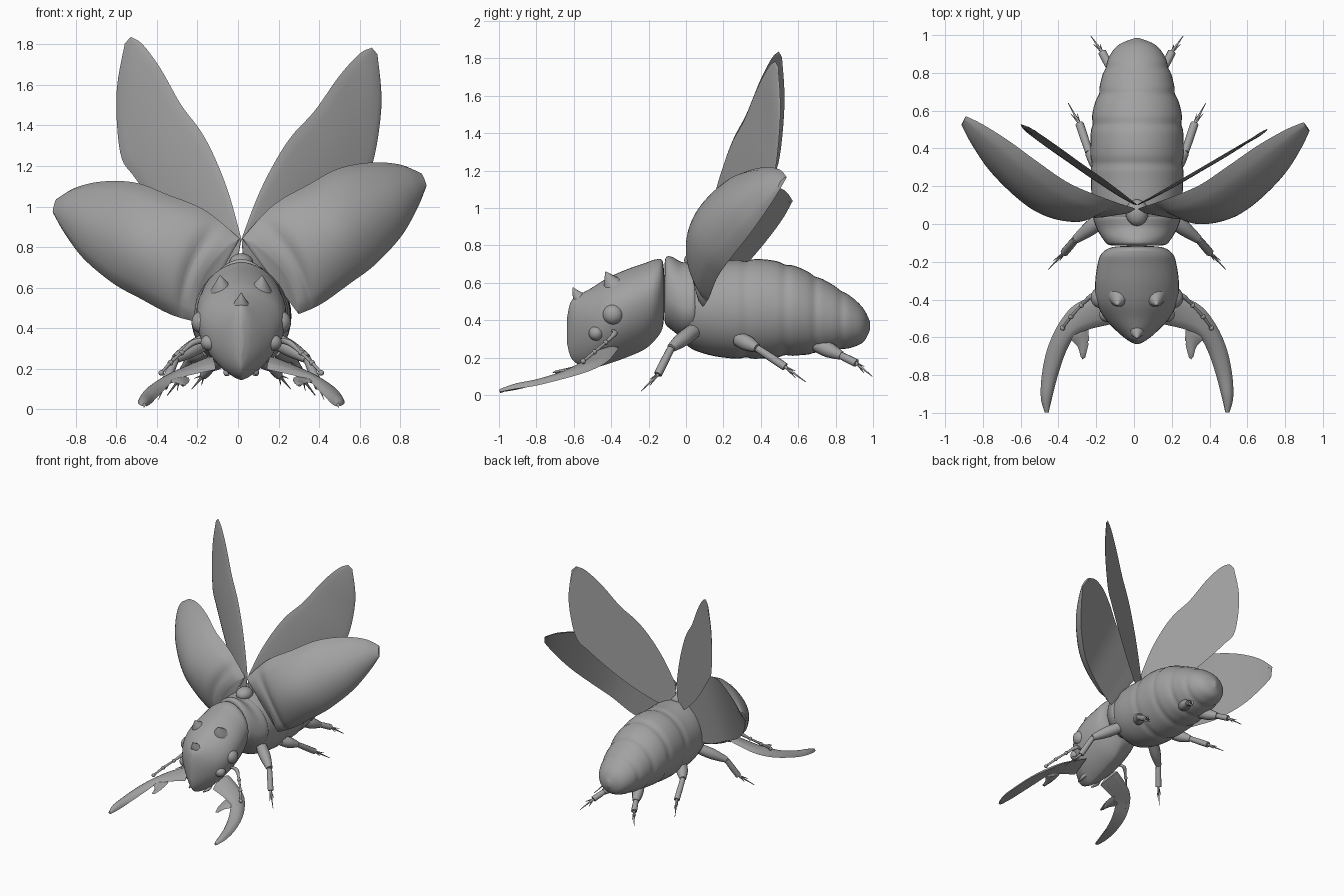
import bpy
import bmesh
from math import cos, sin, pi, exp, radians
from mathutils import Vector, Matrix

CX = 0.016  # x of the symmetry plane

cube = bpy.data.objects.get("Cube")
if cube:
    bpy.data.objects.remove(cube, do_unlink=True)

grey = bpy.data.materials.new("plain_grey")
grey.use_nodes = True
grey.diffuse_color = (0.36, 0.36, 0.36, 1)
grey.node_tree.nodes["Principled BSDF"].inputs["Base Color"].default_value = grey.diffuse_color


def spline(points, count):
    """Sample a smooth curve through points of any dimension."""
    result = []
    last = len(points) - 1
    for i in range(count):
        s = i / (count - 1) * last
        k = min(int(s), last - 1)
        t = s - k
        a, b, c, d = (points[max(0, min(last, k + j))] for j in (-1, 0, 1, 2))
        result.append([q + t * (r - p) / 2 + t * t * (p - 2.5 * q + 2 * r - w / 2)
                       + t ** 3 * (1.5 * (q - r) + (w - p) / 2)
                       for p, q, r, w in zip(a, b, c, d)])
    return result


def finish(obj, angle=50):
    obj.data.materials.append(grey)
    bpy.ops.object.select_all(action="DESELECT")
    obj.select_set(True)
    bpy.context.view_layer.objects.active = obj
    for mod in list(obj.modifiers):
        bpy.ops.object.modifier_apply(modifier=mod.name)
    bpy.ops.object.shade_smooth_by_angle(angle=radians(angle))


def build(name, rows, closed=True, thick=0, move=None):
    """Skin a grid of rows; closed rows make a capped tube, open ones a plate."""
    bm = bmesh.new()
    grid = [[bm.verts.new(move(p) if move else p) for p in row] for row in rows]
    for a, b in zip(grid, grid[1:]):
        for i in range(len(a) if closed else len(a) - 1):
            j = (i + 1) % len(a)
            bm.faces.new((a[i], a[j], b[j], b[i]))
    if closed:
        bm.faces.new(grid[0])
        bm.faces.new(grid[-1])
    bmesh.ops.recalc_face_normals(bm, faces=bm.faces)
    mesh = bpy.data.meshes.new(name)
    bm.to_mesh(mesh)
    bm.free()
    obj = bpy.data.objects.new(name, mesh)
    bpy.context.collection.objects.link(obj)
    if thick:
        mod = obj.modifiers.new("thickness", "SOLIDIFY")
        mod.thickness = thick
        mod.offset = 0
    finish(obj)


def both(name, rows, roll=0, yaw=0, **options):
    """Build a part on the left and its mirror image, turned about the wing root."""
    turn = Matrix.Rotation(radians(yaw), 3, "Z") @ Matrix.Rotation(radians(roll), 3, "Y")
    root = Vector((CX, 0.1, 0.82))

    def mirror(p):
        return root + turn @ (Vector((2 * CX - p[0], p[1], p[2])) - root)
    build("left_" + name, rows, **options)
    build("right_" + name, rows, move=mirror, **options)


def tube(points, radii, sides=12, steps=12):
    path = spline([(*p, r) for p, r in zip(points, radii)], steps)
    axis = (Vector(points[-1]) - Vector(points[0])).normalized()
    u = axis.cross(Vector((1, 0, 0.2))).normalized()
    v = axis.cross(u)
    return [[Vector(p[:3]) + max(p[3], 0.001) * (u * cos(2 * pi * k / sides) + v * sin(2 * pi * k / sides))
             for k in range(sides)] for p in path]


def body(name, profile, steps, widest=0.5, upper=1, lower=1, grooves=(), sides=40):
    """Loft egg-shaped sections; profile holds y, half width, bottom, top."""
    rows = []
    for y, w, low, high in spline(profile, steps):
        pinch = 1 - sum(0.035 * exp(-((y - g) / 0.022) ** 2) for g in grooves)
        mid = low + widest * (high - low)
        row = []
        for k in range(sides):
            c, s = cos(2 * pi * k / sides), sin(2 * pi * k / sides)
            x = max(w, 0.002) * abs(c) ** (upper if s > 0 else lower) * (1 if c > 0 else -1)
            row.append((CX + x * pinch, y, mid + s * pinch * (high - mid if s > 0 else mid - low)))
        rows.append(row)
    build(name, rows)


def plate(edge_a, edge_b, bulge, normal, steps=40, across=17, crease=0, hollow=0):
    """Curved sheet between two edges, swollen along the normal.
    It can have a crease near its root and a hollowed root edge."""
    rows = []
    reach = (Vector(edge_a[-1]) - Vector(edge_a[0])).normalized()
    for i, (a, b, h) in enumerate(zip(spline(edge_a, steps), spline(edge_b, steps),
                                      spline([(x,) for x in bulge], steps))):
        u = i / (steps - 1)
        dip = crease * exp(-((u - 0.1) / 0.025) ** 2)
        row = []
        for k in range(across):
            arch = sin(pi * k / (across - 1))
            swell = max(h[0], 0) * arch ** 0.7 - dip * arch ** 0.3
            row.append(Vector(a).lerp(Vector(b), k / (across - 1)) + Vector(normal) * swell
                       + reach * hollow * arch * (1 - u) ** 5)
        rows.append(row)
    return rows


def ball(name, x, y, z, size):
    bpy.ops.mesh.primitive_uv_sphere_add(segments=24, ring_count=14, location=(x, y, z))
    obj = bpy.context.object
    obj.name = name
    obj.scale = size
    finish(obj)


# Abdomen with pinched segment joints
body("abdomen", [(-0.06, 0.12, 0.38, 0.6), (0, 0.2, 0.27, 0.69), (0.1, 0.235, 0.22, 0.72),
                 (0.25, 0.245, 0.195, 0.72), (0.42, 0.247, 0.195, 0.725), (0.58, 0.237, 0.21, 0.69),
                 (0.7, 0.205, 0.22, 0.635), (0.8, 0.18, 0.235, 0.58), (0.89, 0.145, 0.255, 0.52),
                 (0.95, 0.095, 0.285, 0.46), (0.985, 0.01, 0.35, 0.39)],
     90, grooves=(0.32, 0.53, 0.69, 0.83))

# Thorax collar and the small shield between the wing roots
body("thorax", [(-0.115, 0.09, 0.42, 0.66), (-0.11, 0.15, 0.38, 0.73), (-0.08, 0.18, 0.35, 0.74),
                (-0.02, 0.215, 0.31, 0.71), (0.04, 0.23, 0.31, 0.71), (0.07, 0.19, 0.34, 0.67)],
     30, widest=0.4, upper=1.1)
ball("scutellum", CX, 0.06, 0.72, (0.06, 0.07, 0.05))

# Shield-shaped head, pointed at the chin
body("head", [(-0.635, 0.012, 0.27, 0.42), (-0.615, 0.05, 0.2, 0.5), (-0.57, 0.105, 0.16, 0.535),
              (-0.5, 0.17, 0.145, 0.575), (-0.42, 0.212, 0.165, 0.625), (-0.32, 0.222, 0.2, 0.67),
              (-0.22, 0.21, 0.245, 0.705), (-0.16, 0.19, 0.3, 0.725), (-0.125, 0.14, 0.36, 0.715),
              (-0.115, 0.05, 0.46, 0.62)],
     50, widest=0.58, upper=1.15, lower=1.4)
build("front_horn", tube([(CX, -0.52, 0.47), (CX, -0.58, 0.53), (CX, -0.605, 0.575)], [0.075, 0.03, 0.002]))
both("brow_horn", tube([(0.105, -0.36, 0.55), (0.115, -0.405, 0.61), (0.12, -0.43, 0.66)], [0.085, 0.04, 0.002]))

# Eyes
for side, s in (("left", 1), ("right", -1)):
    ball(side + "_large_eye", CX + s * 0.195, -0.39, 0.43, (0.05, 0.055, 0.055))
    ball(side + "_small_eye", CX + s * 0.155, -0.48, 0.33, (0.045, 0.04, 0.04))

# Mandibles with an inner tooth
outer = [(0.17, -0.37, 0.25), (0.33, -0.43, 0.18), (0.42, -0.53, 0.13), (0.48, -0.66, 0.09),
         (0.51, -0.8, 0.055), (0.515, -0.92, 0.035), (0.495, -0.995, 0.02)]
inner = [(0.15, -0.52, 0.2), (0.28, -0.55, 0.17), (0.355, -0.59, 0.145), (0.405, -0.68, 0.1),
         (0.445, -0.8, 0.06), (0.47, -0.9, 0.035), (0.493, -0.995, 0.02)]
both("mandible", plate(outer, inner, [0.015] * 6 + [0], (0, 0, 1), across=9), thick=0.022)
both("mandible_tooth", plate([(0.28, -0.54, 0.16), (0.275, -0.62, 0.14), (0.295, -0.7, 0.12)],
                             [(0.38, -0.6, 0.14), (0.335, -0.64, 0.13), (0.31, -0.71, 0.12)],
                             [0, 0, 0], (0, 0, 1), steps=10, across=5), thick=0.018)

# Antennae and mouth feelers
feeler = [(0.18, -0.4, 0.34), (0.25, -0.38, 0.33), (0.31, -0.43, 0.28), (0.365, -0.49, 0.23), (0.41, -0.55, 0.18)]
both("antenna", tube(feeler, [0.014, 0.015, 0.008, 0.009, 0.007], steps=24))
for i, p in enumerate(feeler[1:]):
    ball("left_antenna_knob_%d" % i, *p, (0.014,) * 3)
    ball("right_antenna_knob_%d" % i, 2 * CX - p[0], *p[1:], (0.014,) * 3)
both("mouth_feeler", tube([(0.07, -0.44, 0.22), (0.09, -0.5, 0.18), (0.08, -0.56, 0.17)], [0.02, 0.014, 0.006]))

# Legs: hip, knee, ankle and claw tip
legs = {
    "front": [(0.17, 0.05, 0.35), (0.34, -0.08, 0.25), (0.4, -0.15, 0.11), (0.485, -0.24, 0.02)],
    "middle": [(0.19, 0.28, 0.3), (0.27, 0.38, 0.25), (0.32, 0.53, 0.15), (0.38, 0.64, 0.07)],
    "hind": [(0.1, 0.7, 0.27), (0.16, 0.83, 0.21), (0.2, 0.91, 0.17), (0.26, 0.995, 0.1)],
}
shapes = {"thigh": (0.04, 0.042, 0.024), "shin": (0.02, 0.022, 0.022), "foot": (0.01, 0.005, 0.002)}
for place, joints in legs.items():
    for part, a, b in zip(shapes, joints, joints[1:]):
        middle = (Vector(a) + Vector(b)) / 2
        both("%s_%s" % (place, part), tube([a, middle, b], shapes[part], sides=10))
    ankle, tip = Vector(joints[2]), Vector(joints[3])
    for label, lean in (("outer", 0.018), ("inner", -0.018)):
        end = ankle.lerp(tip, 0.5) + Vector((lean, 0, lean))
        both("%s_%s_spur" % (place, label), tube([ankle, end], [0.007, 0.001], sides=6, steps=4))

# Raised wing cases
case_top = [(0.03, 0.08, 0.84), (0.18, 0.13, 1.0), (0.35, 0.2, 1.1), (0.5, 0.3, 1.18),
            (0.66, 0.41, 1.21), (0.8, 0.49, 1.2), (0.895, 0.53, 1.16)]
case_low = [(0.3, 0.09, 0.48), (0.41, 0.12, 0.53), (0.55, 0.16, 0.63), (0.67, 0.22, 0.72),
            (0.8, 0.33, 0.86), (0.88, 0.43, 1.0), (0.92, 0.495, 1.1)]
both("wing_case", plate(case_top, case_low, [0.06, 0.13, 0.15, 0.14, 0.11, 0.06, 0.01],
                        (0.25, -0.96, 0.1), steps=60, crease=0.022, hollow=0.05),
     roll=-8, yaw=-2, thick=0.02)

# Thin upright flying wings
wing_top = [(0.02, 0.84), (0.1, 1.05), (0.185, 1.22), (0.27, 1.35), (0.38, 1.47), (0.5, 1.64),
            (0.6, 1.75), (0.66, 1.78)]
wing_low = [(0.03, 0.7), (0.12, 0.69), (0.3, 0.82), (0.44, 0.95), (0.58, 1.1), (0.66, 1.21),
            (0.705, 1.5), (0.685, 1.75)]


def upright(edge):
    return [(x, 0.1 + 0.585 * (x - CX), z) for x, z in edge]


both("flying_wing", plate(upright(wing_top), upright(wing_low), [0, 0.01, 0.015, 0.015, 0.015, 0.01, 0.01, 0],
                          (0.5, -0.85, 0)), roll=5, yaw=-2, thick=0.006)
